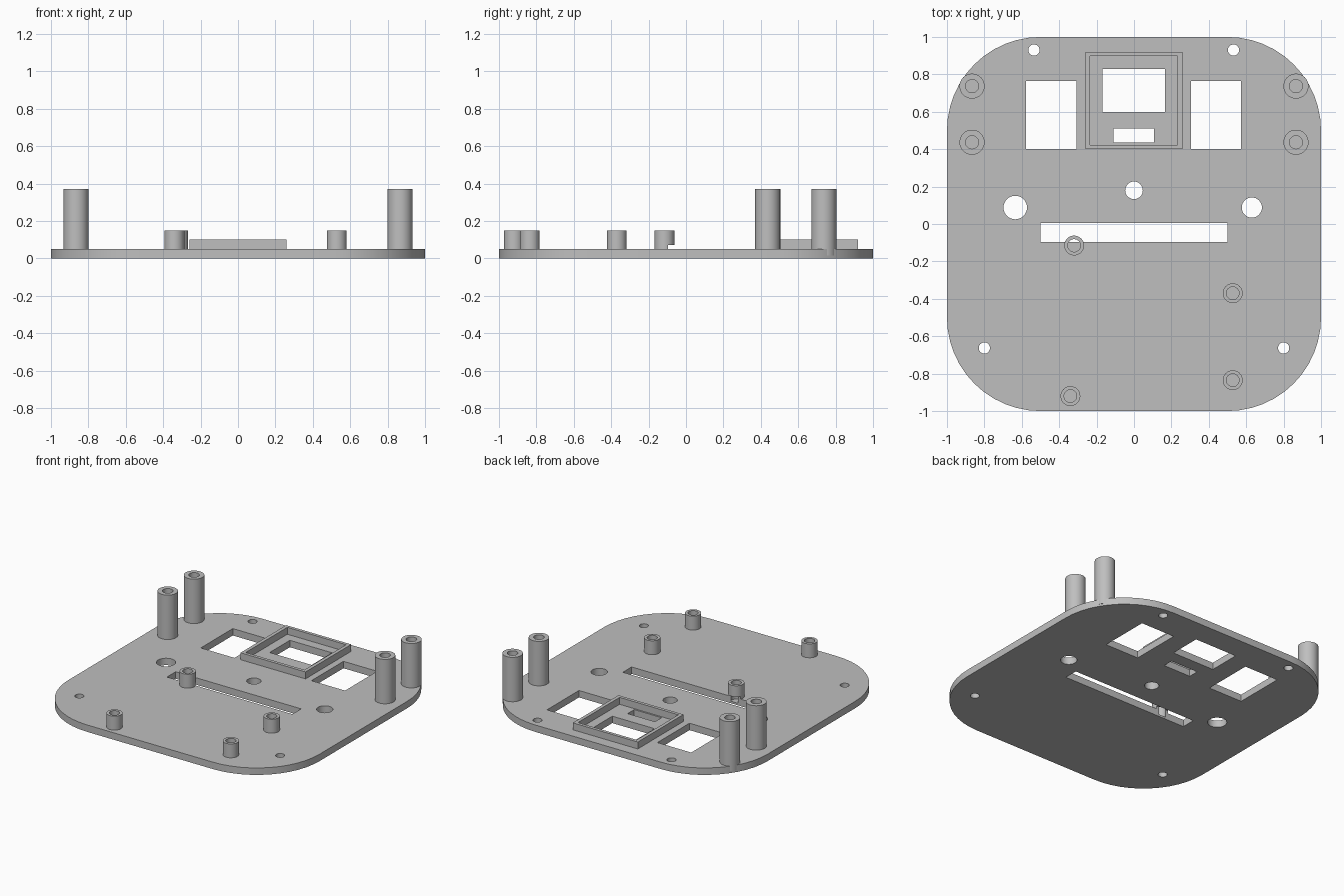
import bpy, bmesh
from math import sin, cos, pi, radians

cube = bpy.data.objects.get("Cube")
if cube:
    bpy.data.objects.remove(cube, do_unlink=True)

grey = bpy.data.materials.new("light grey plastic")
grey.use_nodes = True
colour = (0.52, 0.52, 0.52, 1)
grey.diffuse_color = colour
grey.node_tree.nodes["Principled BSDF"].inputs["Base Color"].default_value = colour

THICK = 0.05
PIT = 0.015      # floor of the blind screw bores
SIDES = 32


def circle(x, y, r, n=SIDES):
    return [(x + r * cos(2 * pi * i / n), y + r * sin(2 * pi * i / n)) for i in range(n)]


def rect(x0, x1, y0, y1):
    return [(x0, y0), (x1, y0), (x1, y1), (x0, y1)]


def rounded_square(half, r, steps=12):
    pts = []
    for k, (sx, sy) in enumerate([(1, 1), (-1, 1), (-1, -1), (1, -1)]):
        for i in range(steps + 1):
            a = (k + i / steps) * pi / 2
            pts.append((sx * (half - r) + r * cos(a), sy * (half - r) + r * sin(a)))
    return pts


def prism(bm, pts, z0, z1):
    low = [bm.verts.new((x, y, z0)) for x, y in pts]
    top = [bm.verts.new((x, y, z1)) for x, y in pts]
    bm.faces.new(low[::-1])
    bm.faces.new(top)
    for i in range(len(pts)):
        j = (i + 1) % len(pts)
        bm.faces.new((low[i], low[j], top[j], top[i]))


def tube(bm, outer, inner, z0, z1):
    # Wall between two outlines with the same number of points
    loops = [[bm.verts.new((x, y, z)) for x, y in pts]
             for pts, z in ((outer, z0), (outer, z1), (inner, z1), (inner, z0))]
    for k in range(4):
        a, b = loops[k], loops[(k + 1) % 4]
        for i in range(len(a)):
            j = (i + 1) % len(a)
            bm.faces.new((a[i], a[j], b[j], b[i]))


def finish(bm, name):
    bmesh.ops.recalc_face_normals(bm, faces=bm.faces[:])
    mesh = bpy.data.meshes.new(name)
    bm.to_mesh(mesh)
    bm.free()
    mesh.materials.append(grey)
    ob = bpy.data.objects.new(name, mesh)
    bpy.context.collection.objects.link(ob)
    return ob


def carve(ob, outlines):
    # Cut each (outline, bottom, top) prism out of the object
    bm = bmesh.new()
    for pts, z0, z1 in outlines:
        prism(bm, pts, z0, z1)
    cutter = finish(bm, "cutter")
    cutter.hide_render = True
    mod = ob.modifiers.new("cut", 'BOOLEAN')
    mod.operation, mod.solver, mod.object = 'DIFFERENCE', 'EXACT', cutter
    graph = bpy.context.evaluated_depsgraph_get()
    mesh = bpy.data.meshes.new_from_object(ob.evaluated_get(graph))
    ob.modifiers.clear()
    ob.data = mesh
    bpy.data.objects.remove(cutter, do_unlink=True)


def smooth(ob):
    bpy.ops.object.select_all(action='DESELECT')
    ob.select_set(True)
    bpy.context.view_layer.objects.active = ob
    bpy.ops.object.shade_smooth_by_angle(angle=radians(30))


# Post positions: x, y, outer radius, bore radius, top
tall = [(s * 0.866, y, 0.067, 0.035, 0.37) for s in (-1, 1) for y in (0.737, 0.437)]
short = [(x, y, 0.053, 0.034, 0.15) for x, y in
         ((-0.32, -0.115), (0.528, -0.37), (0.528, -0.835), (-0.34, -0.92))]
posts = tall + short

# Cable slot, which also undercuts the post beside it
slot = (rect(-0.5, 0.5, -0.095, 0.005), -0.05, 0.07)

# Base plate with windows, screw holes and blind bores
bm = bmesh.new()
prism(bm, rounded_square(1, 0.5), 0, THICK)
plate = finish(bm, "base_plate")
windows = [rect(-0.577, -0.308, 0.4, 0.765), rect(0.305, 0.573, 0.4, 0.765),
           rect(-0.168, 0.167, 0.6, 0.83), rect(-0.11, 0.108, 0.435, 0.51)]
holes = [(-0.535, 0.93, 0.03), (0.532, 0.93, 0.03), (-0.8, -0.663, 0.03), (0.8, -0.663, 0.03),
         (-0.635, 0.088, 0.063), (0.63, 0.088, 0.054), (0, 0.18, 0.047)]
through = windows + [circle(*h) for h in holes]
carve(plate, [(pts, -0.05, 0.1) for pts in through])
carve(plate, [slot])
carve(plate, [(circle(x, y, bore), PIT, 0.1) for x, y, r, bore, top in posts])
smooth(plate)

# Raised rectangular frame around the middle window
bm = bmesh.new()
tube(bm, rect(-0.26, 0.258, 0.4, 0.92), rect(-0.235, 0.233, 0.423, 0.897), THICK, 0.1)
finish(bm, "display_frame")

# Hollow mounting posts
for n, (x, y, r, bore, top) in enumerate(posts):
    kind = "tall_post" if n < len(tall) else "short_post"
    bm = bmesh.new()
    tube(bm, circle(x, y, r), circle(x, y, bore), PIT, top)
    post = finish(bm, f"{kind}_{n + 1}")
    if n == len(tall):
        carve(post, [slot])
    smooth(post)
